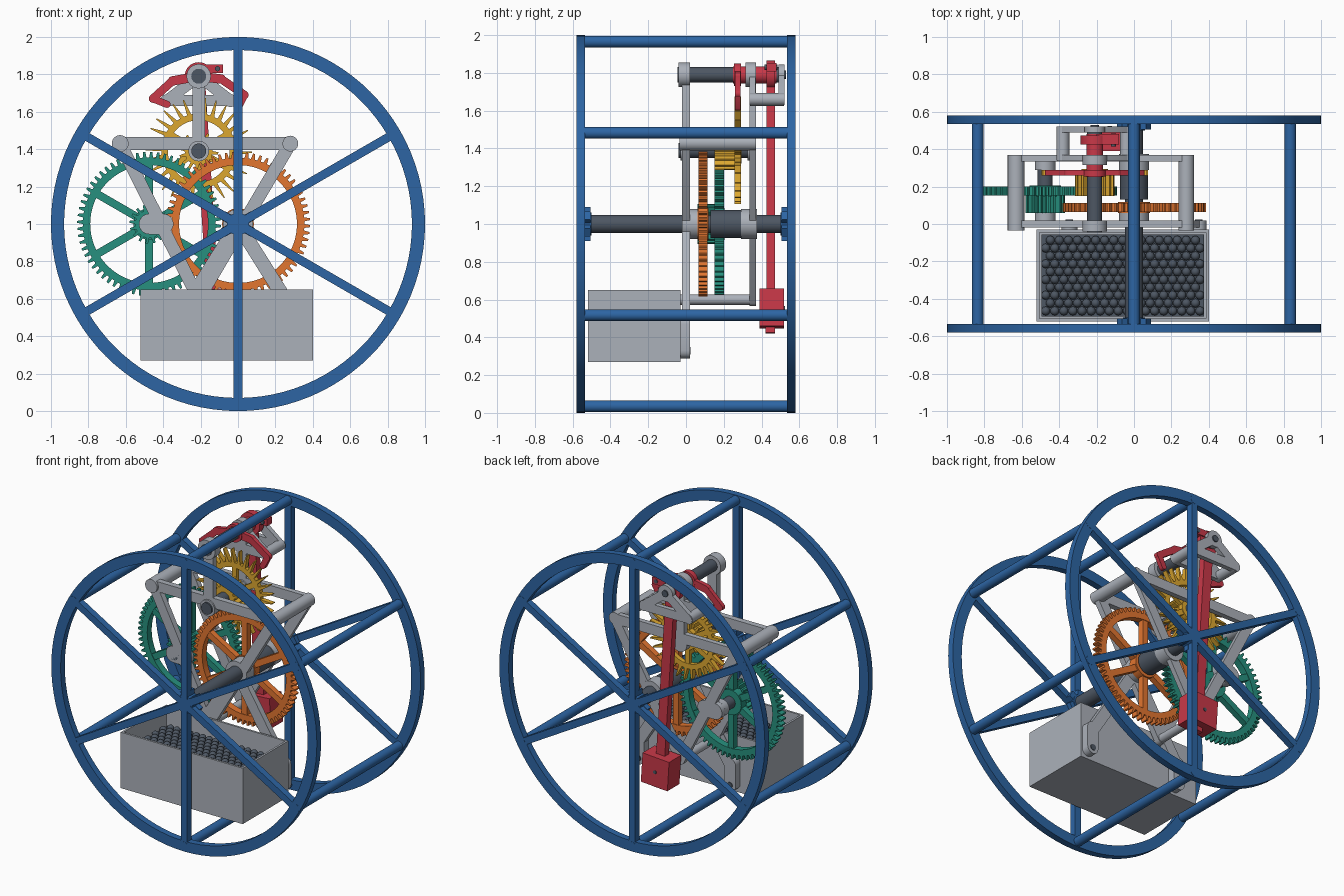
import bpy, bmesh, math
from mathutils import Matrix, Vector

if "Cube" in bpy.data.objects:
    bpy.data.objects.remove(bpy.data.objects["Cube"])
PARTS = []


def material(name, r, g, b):
    m = bpy.data.materials.new(name)
    m.use_nodes = True
    m.diffuse_color = (r, g, b, 1)
    m.node_tree.nodes["Principled BSDF"].inputs["Base Color"].default_value = (r, g, b, 1)
    return m


BLUE = material("blue", 0.026, 0.13, 0.37)
GREY = material("light grey", 0.41, 0.44, 0.49)
DARK = material("dark steel", 0.075, 0.095, 0.125)
ORANGE = material("orange", 0.76, 0.18, 0.03)
TEAL = material("teal", 0.02, 0.28, 0.21)
YELLOW = material("yellow", 0.72, 0.39, 0.03)
RED = material("red", 0.58, 0.04, 0.065)


def finish(name, bm, mat):
    bmesh.ops.recalc_face_normals(bm, faces=bm.faces)
    me = bpy.data.meshes.new(name)
    bm.to_mesh(me)
    bm.free()
    me.materials.append(mat)
    ob = bpy.data.objects.new(name, me)
    bpy.context.collection.objects.link(ob)
    PARTS.append(ob)
    return ob


def plate(name, outline, y0, y1, mat, inner=None):
    """Flat part in the xz plane, from y0 to y1, with an optional matching inner outline."""
    bm = bmesh.new()
    outer = [bm.verts.new((x, y0, z)) for x, z in outline]
    if inner:
        hole = [bm.verts.new((x, y0, z)) for x, z in inner]
        n = len(outer)
        faces = [bm.faces.new((outer[i], outer[(i + 1) % n], hole[(i + 1) % n], hole[i]))
                 for i in range(n)]
    else:
        faces = [bm.faces.new(outer)]
    ext = bmesh.ops.extrude_face_region(bm, geom=faces, use_keep_orig=True)
    top = [v for v in ext["geom"] if isinstance(v, bmesh.types.BMVert)]
    bmesh.ops.translate(bm, verts=top, vec=(0, y1 - y0, 0))
    return finish(name, bm, mat)


def arc(c, r, n, start=0.0, sweep=math.tau, closed=True):
    steps = n if closed else n - 1
    return [(c[0] + r * math.cos(start + sweep * i / steps),
             c[1] + r * math.sin(start + sweep * i / steps)) for i in range(n)]


def rod(name, c, r, y0, y1, mat, n=32):
    return plate(name, arc(c, r, n), y0, y1, mat)


def bar(name, p, q, w, y0, y1, mat, rounded=True):
    a = math.atan2(q[1] - p[1], q[0] - p[0])
    n = 10 if rounded else 2
    half = math.pi / 2
    pts = arc(q, w / 2, n, a - half, math.pi, False) + arc(p, w / 2, n, a + half, math.pi, False)
    return plate(name, pts, y0, y1, mat)


def toothed(name, c, teeth, profile, inner_r, y0, y1, mat):
    outer, inner = [], []
    for i in range(teeth):
        for f, r in profile:
            a = math.tau * (i + f) / teeth
            outer.append((c[0] + r * math.cos(a), c[1] + r * math.sin(a)))
            inner.append((c[0] + inner_r * math.cos(a), c[1] + inner_r * math.sin(a)))
    return plate(name, outer, y0, y1, mat, inner)


def spur(root, tip):
    return [(0, root), (0.4, root), (0.55, tip), (0.85, tip)]


def spokes(name, c, r0, r1, w, y0, y1, mat, count=6):
    for i in range(count):
        a = math.pi / 2 + math.tau * i / count
        d = Vector((math.cos(a), math.sin(a)))
        bar(f"{name}_{i + 1}", Vector(c) + d * r0, Vector(c) + d * r1, w, y0, y1, mat, False)


# Outer drum: two spoked rings, hubs and six cross bars
AXLE = (0, 1)
for side, s in (("front", -1), ("back", 1)):
    ys = sorted((s * 0.535, s * 0.58))
    plate(f"{side}_ring", arc(AXLE, 1, 96), *ys, BLUE, arc(AXLE, 0.93, 96))
    spokes(f"{side}_spoke", AXLE, 0, 0.94, 0.046, *ys, BLUE)
    rod(f"{side}_hub", AXLE, 0.06, *sorted((s * 0.5, s * 0.575)), BLUE)
    spokes(f"{side}_hub_arm", AXLE, 0, 0.09, 0.05, *sorted((s * 0.505, s * 0.545)), BLUE)
for i, c in enumerate(arc(AXLE, 0.965, 6, math.pi / 2)):
    rod(f"cross_bar_{i + 1}", c, 0.031, -0.581, 0.581, BLUE)

# Main axle and winding drum
rod("main_axle", AXLE, 0.048, -0.52, 0.52, DARK)
rod("winding_drum", AXLE, 0.075, 0.13, 0.29, DARK)
rod("front_axle_collar", AXLE, 0.08, 0.015, 0.06, GREY)
rod("back_axle_collar", AXLE, 0.08, 0.29, 0.375, GREY)

# Movement frame: two matching plates joined by posts
LEFT, RIGHT = (-0.63, 1.43), (0.28, 1.43)
SECOND, ESCAPE, PIVOT = (-0.475, 1.0), (-0.21, 1.39), (-0.21, 1.79)
FOOT = (-0.21, 0.6)
for side, y0, y1 in (("front", -0.02, 0.02), ("back", 0.335, 0.37)):
    bar(f"{side}_top_beam", LEFT, RIGHT, 0.068, y0, y1, GREY)
    bar(f"{side}_left_strut", LEFT, FOOT, 0.068, y0, y1, GREY)
    bar(f"{side}_right_strut", RIGHT, FOOT, 0.068, y0, y1, GREY)
    bar(f"{side}_gear_lug", SECOND, (-0.4, 1.0), 0.11, y0, y1, GREY)
    bar(f"{side}_upright", ESCAPE, PIVOT, 0.068, y0, y1, GREY)
    rod(f"{side}_pivot_boss", PIVOT, 0.065, y0 - 0.02, y1, GREY)
    rod(f"{side}_escape_boss", ESCAPE, 0.055, y0 - 0.01, y1, GREY)
    rod(f"{side}_axle_boss", AXLE, 0.08, y0, y1, GREY)
for name, c, r in (("left_post", LEFT, 0.045), ("right_post", RIGHT, 0.042), ("foot_post", FOOT, 0.028)):
    rod(name, c, r, -0.035, 0.37, GREY)

# Legs and hangers that carry the box
for side, s in (("left", 1), ("right", -1)):
    bar(f"{side}_leg", AXLE, (s * 0.345, 0.45), 0.075, -0.02, 0.02, GREY)
    bar(f"{side}_hanger", (s * 0.345, 0.47), (s * 0.345, 0.33), 0.085, -0.035, 0.02, GREY)
    rod(f"{side}_hanger_screw", (s * 0.345, 0.33), 0.02, 0.015, 0.025, DARK)

# Gear train
for name, c, mat, y0, y1 in (("great_wheel", AXLE, ORANGE, 0.065, 0.113),
                             ("second_wheel", SECOND, TEAL, 0.152, 0.2)):
    toothed(name + "_rim", c, 64, spur(0.355, 0.385), 0.315, y0, y1, mat)
    spokes(name + "_spoke", c, 0.03, 0.325, 0.042, y0 + 0.004, y1 - 0.004, mat)
    rod(name + "_hub", c, 0.085, y0 - 0.005, y1 + 0.005, mat)
toothed("second_pinion", SECOND, 16, spur(0.075, 0.105), 0.03, 0.06, 0.155, TEAL)
toothed("escape_pinion", ESCAPE, 16, spur(0.075, 0.105), 0.03, 0.15, 0.26, YELLOW)
toothed("escape_wheel_rim", ESCAPE, 30, [(0, 0.2), (0.45, 0.2), (0.85, 0.285), (0.95, 0.285)],
        0.165, 0.258, 0.29, YELLOW)
spokes("escape_wheel_spoke", ESCAPE, 0.03, 0.175, 0.035, 0.26, 0.288, YELLOW)
rod("escape_hub", ESCAPE, 0.07, 0.255, 0.293, YELLOW)
rod("second_arbor", SECOND, 0.04, -0.02, 0.36, DARK)
rod("escape_arbor", ESCAPE, 0.04, -0.04, 0.36, DARK)
rod("second_front_spacer", SECOND, 0.055, 0.02, 0.06, GREY)
rod("second_back_spacer", SECOND, 0.055, 0.29, 0.335, GREY)

# Pallet anchor
rod("pivot_arbor", PIVOT, 0.04, -0.045, 0.5, DARK)
rod("anchor_hub", PIVOT, 0.06, 0.255, 0.29, RED)
rod("anchor_sleeve", PIVOT, 0.045, 0.25, 0.48, RED)
ARMS = {"right": [PIVOT, (-0.35, 1.765), (-0.455, 1.67), (-0.38, 1.64)],
        "left": [PIVOT, (-0.09, 1.775), (0.035, 1.69), (0.0, 1.62)]}
for side, path in ARMS.items():
    for i, (p, q) in enumerate(zip(path, path[1:])):
        bar(f"anchor_{side}_arm_{i + 1}", p, q, 0.05 - 0.006 * i, 0.26, 0.288, RED)

# Rear bracket behind the pivot
CORNERS = ((-0.38, 1.66), (-0.04, 1.66))
for side, y0, y1 in (("inner", 0.336, 0.369), ("outer", 0.49, 0.522)):
    bar(f"{side}_bracket_base", *CORNERS, 0.06, y0, y1, GREY)
    for i, c in enumerate(CORNERS):
        bar(f"{side}_bracket_side_{i + 1}", c, PIVOT, 0.06, y0, y1, GREY)
    rod(f"{side}_bracket_boss", PIVOT, 0.055, y0, y1, GREY)
for i, c in enumerate(CORNERS):
    rod(f"bracket_spacer_{i + 1}", c, 0.034, 0.34, 0.52, GREY)
rod("bracket_pin", PIVOT, 0.022, 0.515, 0.53, DARK)

# Pendulum with clamp, bob and nut
SWING = Vector((0.08, -1.24)).normalized()


def along(d):
    return Vector(PIVOT) + SWING * d


bar("pendulum_rod", along(-0.04), along(1.34), 0.065, 0.425, 0.47, RED, False)
rod("pendulum_hub", PIVOT, 0.075, 0.425, 0.472, RED)
bar("pendulum_clamp", (-0.2, 1.83), (-0.08, 1.83), 0.045, 0.425, 0.48, RED, False)
rod("clamp_screw", (-0.11, 1.83), 0.014, 0.415, 0.485, DARK, 12)
bar("pendulum_bob", along(1.14), along(1.34), 0.2, 0.39, 0.52, RED, False)
bar("bob_nut", along(1.33), along(1.37), 0.06, 0.422, 0.472, RED, False)
rod("bob_screw", along(1.24), 0.012, 0.515, 0.525, DARK, 12)

# Open box: inset the top face and sink it to make walls
bm = bmesh.new()
bmesh.ops.create_cube(bm, size=1, matrix=Matrix.Translation((-0.06, -0.275, 0.46))
                      @ Matrix.Diagonal((0.92, 0.49, 0.38, 1)))
top = max(bm.faces, key=lambda f: f.calc_center_median().z)
bmesh.ops.inset_region(bm, faces=[top], thickness=0.02)
floor = bmesh.ops.extrude_discrete_faces(bm, faces=[top])["faces"][0]
bmesh.ops.translate(bm, verts=floor.verts, vec=(0, 0, -0.35))
finish("ballast_box", bm, GREY)

# Ballast balls in a hexagonal layer over a packed bed
bm = bmesh.new()
bmesh.ops.create_cube(bm, size=1, matrix=Matrix.Translation((-0.06, -0.275, 0.41))
                      @ Matrix.Diagonal((0.87, 0.44, 0.22, 1)))
PITCH = 0.0485
for row in range(10):
    for col in range(18 - row % 2):
        x = -0.472 + PITCH * (col + 0.5 * (row % 2))
        bmesh.ops.create_icosphere(bm, subdivisions=2, radius=PITCH / 2,
                                   matrix=Matrix.Translation((x, -0.465 + row * PITCH * 0.866, 0.53)))
finish("ballast_balls", bm, DARK)

# Smooth the round sides while keeping edges crisp
bpy.ops.object.select_all(action="DESELECT")
for ob in PARTS:
    ob.select_set(True)
bpy.context.view_layer.objects.active = PARTS[0]
bpy.ops.object.shade_smooth_by_angle(angle=math.radians(25))
